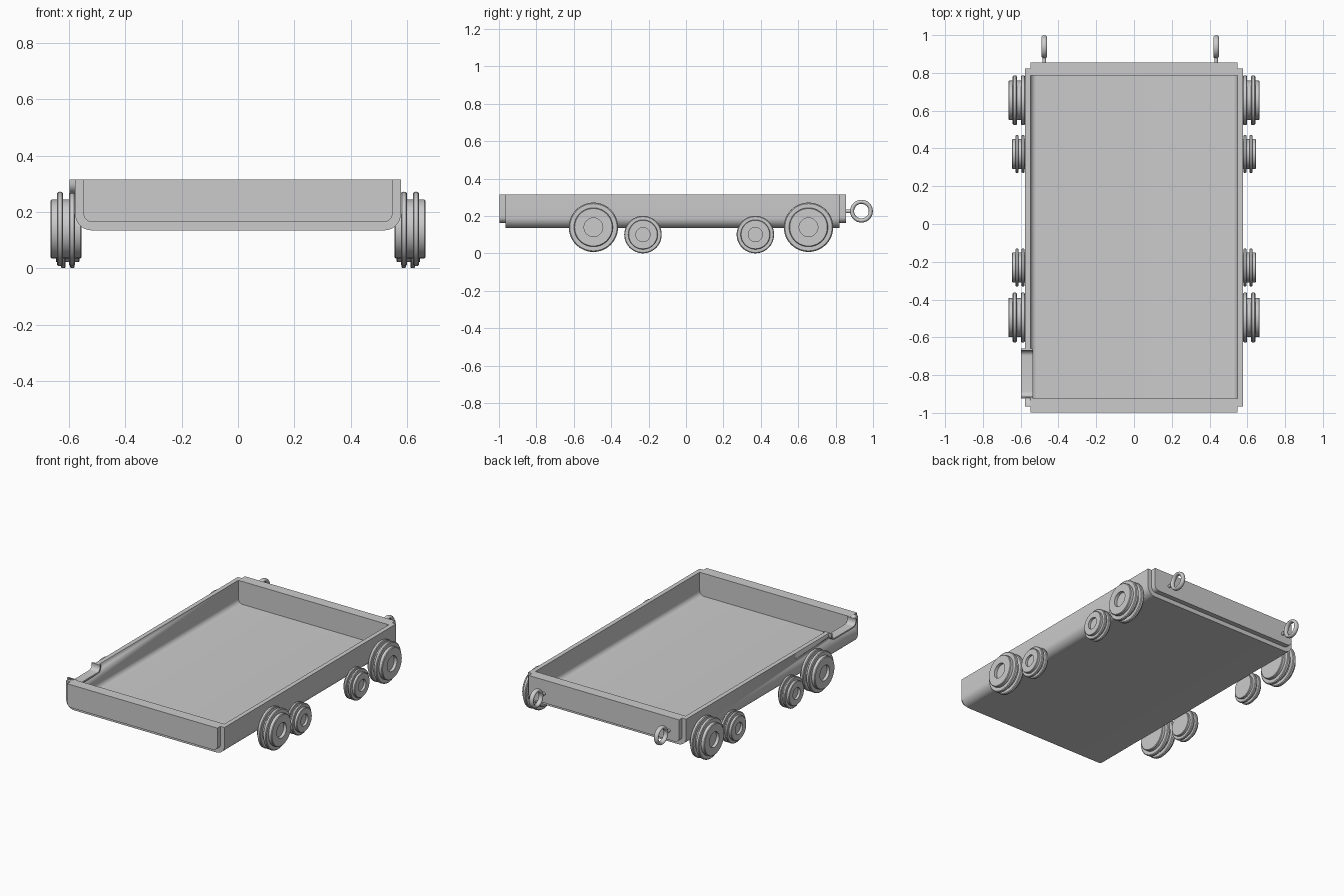
import bpy, bmesh
from math import sin, cos, pi
from mathutils import Vector, Matrix

if "Cube" in bpy.data.objects:
    bpy.data.objects.remove(bpy.data.objects["Cube"])


def finish(name, bm):
    bmesh.ops.remove_doubles(bm, verts=bm.verts, dist=1e-5)
    bmesh.ops.recalc_face_normals(bm, faces=bm.faces)
    me = bpy.data.meshes.new(name)
    bm.to_mesh(me)
    bm.free()
    ob = bpy.data.objects.new(name, me)
    bpy.context.collection.objects.link(ob)
    bpy.ops.object.select_all(action='DESELECT')
    ob.select_set(True)
    bpy.context.view_layer.objects.active = ob
    bpy.ops.object.shade_smooth_by_angle(angle=0.6)
    return ob


def u_path(a0, a1, bottom, top, r, n=8):
    """U outline with rounded lower corners, from top left to top right."""
    pts = [(a0, top)]
    for c, start in ((a0 + r, pi), (a1 - r, 1.5 * pi)):
        for i in range(n + 1):
            t = start + i * pi / 2 / n
            pts.append((c + r * cos(t), bottom + r + r * sin(t)))
    return pts + [(a1, top)]


def extrude(name, pts, axis, lo, hi):
    """Extrude a profile (a, z) along x or y."""
    bm = bmesh.new()
    vs = [bm.verts.new((a, lo, z) if axis == 'y' else (lo, a, z)) for a, z in pts]
    face = bm.faces.new(vs)
    res = bmesh.ops.extrude_face_region(bm, geom=[face])
    move = Vector((0, hi - lo, 0) if axis == 'y' else (hi - lo, 0, 0))
    bmesh.ops.translate(bm, vec=move,
                        verts=[v for v in res['geom'] if isinstance(v, bmesh.types.BMVert)])
    return finish(name, bm)


TOP = 0.315
# Tray: U section with rounded lower edges
outer = u_path(-0.577, 0.577, 0.135, TOP, 0.058)
inner = u_path(-0.548, 0.548, 0.164, TOP, 0.032)
tray = extrude("tray", outer + inner[::-1], 'y', -0.965, 0.822)

# End boards, fitted inside the U and standing out past it
extrude("front_board", inner, 'y', -0.997, -0.925)
extrude("rear_board", inner, 'y', 0.786, 0.855)

# Spout notch in the left wall
lip_out = u_path(-0.925, -0.66, 0.266, TOP, 0.038)
lip_in = u_path(-0.915, -0.67, 0.276, TOP, 0.028)
notch = u_path(-0.92, -0.665, 0.271, TOP + 0.05, 0.033)
cutter = extrude("notch_cutter", notch, 'x', -0.7, -0.5)
cutter.hide_render = True
mod = tray.modifiers.new("notch", 'BOOLEAN')
mod.operation = 'DIFFERENCE'
mod.solver = 'EXACT'
mod.object = cutter
bpy.context.view_layer.objects.active = tray
bpy.ops.object.modifier_apply(modifier=mod.name)
bpy.data.objects.remove(cutter)
extrude("spout_lip", lip_out + lip_in[::-1], 'x', -0.597, -0.536)


def wheel(name, side, y, z, s, x_in):
    """Lathed double-flanged wheel with a recessed hub."""
    prof = [(0, 0), (0, .100), (.004, .104), (.022, .104)]
    for x in (.022, .065):          # two rounded flanges
        prof += [(x, .104), (x, .126), (x + .004, .131), (x + .011, .132),
                 (x + .018, .131), (x + .022, .126), (x + .022, .104)]
    prof += [(.106, .104), (.110, .100), (.110, .05), (.09, .05), (.09, 0)]
    bm = bmesh.new()
    vs = [bm.verts.new((side * (x_in + s * x), 0, s * r)) for x, r in prof]
    es = [bm.edges.new(p) for p in zip(vs, vs[1:]) if (p[0].co - p[1].co).length > 1e-6]
    bmesh.ops.spin(bm, geom=vs + es, cent=(0, 0, 0), axis=(1, 0, 0),
                   angle=2 * pi, steps=48, use_merge=False)
    bmesh.ops.translate(bm, verts=bm.verts, vec=(0, y, z))
    finish(name, bm)


for side, tag in ((-1, "left"), (1, "right")):
    for i, y in enumerate((-0.495, 0.655)):
        wheel(f"large_wheel_{tag}_{i + 1}", side, y, 0.14, 1.0, 0.555)
    for i, y in enumerate((-0.23, 0.371)):
        wheel(f"small_wheel_{tag}_{i + 1}", side, y, 0.101, 0.76, 0.562)

# Towing eyes on the rear board
for x, tag in ((-0.475, "left"), (0.435, "right")):
    bpy.ops.mesh.primitive_torus_add(major_radius=0.05, minor_radius=0.011,
                                     major_segments=40, minor_segments=14,
                                     location=(x, 0.938, 0.226), rotation=(0, pi / 2, 0))
    ring = bpy.context.object
    ring.name = f"tow_ring_{tag}"
    ring.scale.z = 1.4
    bpy.ops.object.shade_smooth_by_angle(angle=0.6)
    bm = bmesh.new()
    bmesh.ops.create_cone(bm, cap_ends=True, segments=20, radius1=0.01, radius2=0.01, depth=0.046,
                          matrix=Matrix.Translation((x, 0.87, 0.226)) @ Matrix.Rotation(pi / 2, 4, 'X'))
    finish(f"tow_shank_{tag}", bm)
